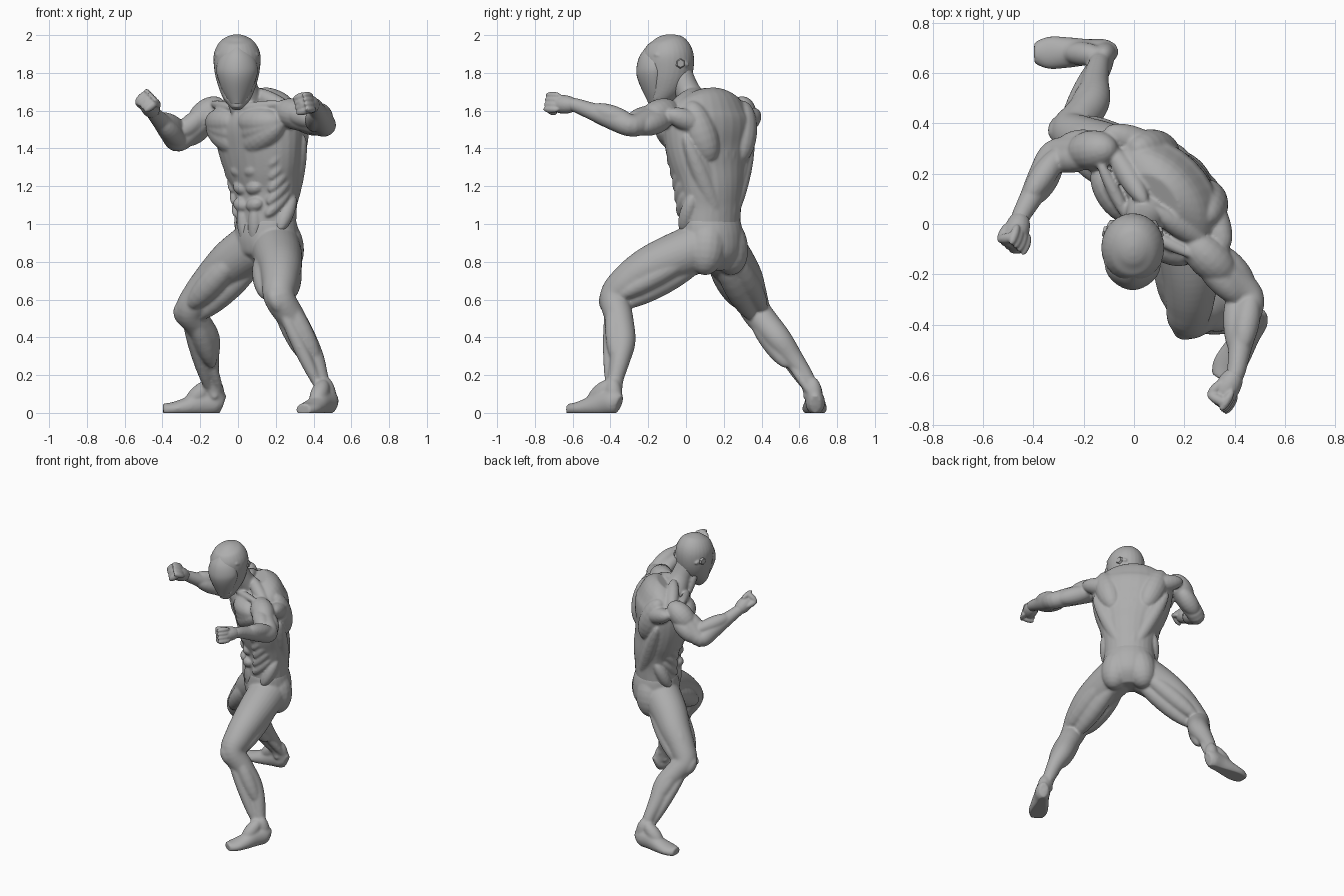
import bpy, bmesh, math
from mathutils import Vector, Matrix

if "Cube" in bpy.data.objects:
    bpy.data.objects.remove(bpy.data.objects["Cube"], do_unlink=True)

grey = bpy.data.materials.new("clay_grey")
grey.use_nodes = True
colour = (0.42, 0.42, 0.42, 1)
grey.diffuse_color = colour
grey.node_tree.nodes["Principled BSDF"].inputs["Base Color"].default_value = colour

UP = Vector((0, 0, 1))
ACROSS = Vector((1, 0, 0))
SIDE = Vector((1, -1, 0)).normalized()     # torso's own left
FRONT = Vector((-1, -1, 0)).normalized()   # torso's own front


def catmull(p0, p1, p2, p3, t):
    return [0.5 * (2 * b + (c - a) * t + (2 * a - 5 * b + 4 * c - d) * t * t
                   + (3 * b - a - 3 * c + d) * t ** 3)
            for a, b, c, d in zip(p0, p1, p2, p3)]


def loft(bm, rows, ref, power=1.0, sides=28, steps=5):
    """Closed tube through rows of (x, y, z, half width along ref, half depth)."""
    ext = [rows[0]] + list(rows) + [rows[-1]]
    path = [catmull(*ext[i:i + 4], k / steps)
            for i in range(len(rows) - 1) for k in range(steps)]
    path.append(list(rows[-1]))
    centres = [Vector(p[:3]) for p in path]
    rings = []
    for i, p in enumerate(path):
        t = (centres[min(i + 1, len(path) - 1)] - centres[max(i - 1, 0)]).normalized()
        side = (ref - t * ref.dot(t)).normalized()
        depth = t.cross(side)
        ring = []
        for k in range(sides):
            c, s = math.cos(math.tau * k / sides), math.sin(math.tau * k / sides)
            c, s = (math.copysign(abs(v) ** power, v) for v in (c, s))
            ring.append(bm.verts.new(centres[i] + side * c * p[3] + depth * s * p[4]))
        rings.append(ring)
    for lo, hi in zip(rings, rings[1:]):
        for k in range(sides):
            n = (k + 1) % sides
            bm.faces.new((lo[k], lo[n], hi[n], hi[k]))
    bm.faces.new(rings[0][::-1])
    bm.faces.new(rings[-1])


def strand(bm, p, q, r):
    """Spindle-shaped muscle from p to q."""
    p, q = Vector(p), Vector(q)
    axis = q - p
    m = (Matrix.Translation((p + q) / 2) @ axis.to_track_quat('Z', 'Y').to_matrix().to_4x4()
         @ Matrix.Diagonal((r, r, axis.length / 2, 1)))
    bmesh.ops.create_uvsphere(bm, u_segments=18, v_segments=12, radius=1, matrix=m)


def finish(bm, name, voxel=0.0, smooth=4):
    """Fuse the pieces of one part into a single smooth skin."""
    bmesh.ops.recalc_face_normals(bm, faces=bm.faces)
    mesh = bpy.data.meshes.new(name)
    bm.to_mesh(mesh)
    bm.free()
    ob = bpy.data.objects.new(name, mesh)
    bpy.context.collection.objects.link(ob)
    if voxel:
        fuse = ob.modifiers.new("fuse", 'REMESH')
        fuse.mode, fuse.voxel_size = 'VOXEL', voxel
        relax = ob.modifiers.new("relax", 'SMOOTH')
        relax.factor, relax.iterations = 0.5, smooth
        graph = bpy.context.evaluated_depsgraph_get()
        skin = bpy.data.meshes.new_from_object(ob.evaluated_get(graph))
        ob.modifiers.clear()
        ob.data = skin
        skin.name = name
        for v in skin.vertices:
            v.co.z = max(v.co.z, 0)
    ob.data.materials.clear()
    ob.data.materials.append(grey)
    bpy.ops.object.select_all(action='DESELECT')
    bpy.context.view_layer.objects.active = ob
    ob.select_set(True)
    bpy.ops.object.shade_smooth_by_angle(angle=math.radians(60 if voxel else 30))


def body(s, d, z):
    """Point in the twisted torso frame: s to its left, d to its front."""
    k = max(z - 1.2, 0)
    return Vector((0.15 - 0.175 * k, 0.13 - 0.1 * k, z)) + SIDE * s + FRONT * d


# Torso core
bm = bmesh.new()
core = [(.92, 0, .165, .14), (1, 0, .17, .145), (1.1, 0, .175, .15),
        (1.2, 0, .197, .157), (1.3, 0, .235, .168), (1.4, -.005, .262, .178), (1.5, -.018, .275, .19),
        (1.57, -.028, .27, .182), (1.63, -.035, .225, .145), (1.68, -.02, .12, .09)]
loft(bm, [(*body(0, d, z), a, b) for z, d, a, b in core], SIDE)
for m in (-1, 1):
    # Chest fan, collar and trapezius
    for z in (1.57, 1.5, 1.42):
        strand(bm, body(m * .003, .125, z - .03), body(m * .27, .07, 1.54), .078)
    strand(bm, body(0, .13, 1.61), body(m * .28, .03, 1.64), .026)
    strand(bm, body(m * .01, .01, 1.71), body(m * .28, -.03, 1.59), .045)
    # Abdominals
    for z in (1.28, 1.19, 1.1):
        strand(bm, body(m * .0, .142, z - .01), body(m * .1, .132, z + .015), .038)
    strand(bm, body(m * .05, .135, 1.1), body(m * .03, .115, .88), .038)
    # Ribs and flank
    for i in range(5):
        z = 1.1 + i * .065
        strand(bm, body(m * (.115 + i * .012), .118, z - .06),
               body(m * (.175 + i * .013), .0, z + .08), .034)
    strand(bm, body(m * .155, .06, .96), body(m * .165, -.04, 1.16), .042)
    # Back: lats, spine columns, shoulder blades, rear shoulder
    for i in range(4):
        strand(bm, body(m * .02, -.11, .98 + i * .06),
               body(m * (.25 - i * .02), -.095, 1.47 + i * .04), .05)
    strand(bm, body(m * .035, -.125, .98), body(m * .04, -.145, 1.55), .04)
    strand(bm, body(m * .1, -.125, 1.32), body(m * .2, -.105, 1.65), .088)
    strand(bm, body(m * .02, -.155, 1.32), body(m * .06, -.1, 1.66), .045)
    strand(bm, body(m * .1, -.15, 1.5), body(m * .34, -.06, 1.59), .06)
    # Neck cords
    strand(bm, (m * .065, -.05, 1.8), body(m * .015, .13, 1.56), .025)
loft(bm, [(.055, .055, 1.62, .09, .08), (.035, .0, 1.72, .07, .066),
          (0, -.05, 1.84, .075, .07)], ACROSS)


# Arms, grown from the torso, with separate fists
def arm(bm, name, shoulder, elbow, wrist, fist, grip):
    s, e, w, f = (Vector(v) for v in (shoulder, elbow, wrist, fist))
    up_arm, fore = (e - s).normalized(), (w - e).normalized()
    inner = (fore - up_arm * fore.dot(up_arm)).normalized()
    shape = [(s, .072), (s.lerp(e, .5), .066), (e, .058), (e.lerp(w, .3), .06),
             (e.lerp(w, .7), .046), (w, .037), (w.lerp(f, .5), .035)]
    loft(bm, [(*p, r, r) for p, r in shape], UP.cross(fore))
    # Deltoid, biceps, triceps
    strand(bm, s - up_arm * .09 + UP * .012, s.lerp(e, .65) + UP * .012, .08)
    strand(bm, s + inner * .03, e + inner * .04, .056)
    strand(bm, s - inner * .04, e - inner * .03, .062)
    # Forearm muscles and elbow tip
    twist = up_arm.cross(fore).normalized()
    strand(bm, e - up_arm * .06 + twist * .03, e.lerp(w, .8) + twist * .015, .05)
    strand(bm, e - fore * .02 - twist * .02, e.lerp(w, .75) - twist * .02, .052)
    strand(bm, e - fore * .06, e + fore * .06, .04)
    # Fist with four curled fingers and a thumb
    hand = bmesh.new()
    point = (f - w).normalized()
    grip = Vector(grip)
    grip = (grip - point * grip.dot(point)).normalized()
    curl = point.cross(grip)
    strand(hand, w - point * .02, f + point * .055, .05)
    for i in range(4):
        k = f + grip * (i - 1.5) * .026 + point * .032
        strand(hand, k - curl * .05, k + curl * .05, .021)
        strand(hand, k - curl * .035 - point * .06, k - curl * .03 + point * .035, .018)
    strand(hand, f + grip * .03 - point * .05 + curl * .02,
           f + grip * .035 + point * .04 + curl * .045, .02)
    finish(hand, name, .006, 2)


arm(bm, "left_fist", (.27, -.11, 1.58), (.457, -.285, 1.52), (.405, -.59, 1.63),
    (.358, -.677, 1.635), (-.3, 0, 1))
arm(bm, "right_fist", (-.145, .295, 1.585), (-.315, .278, 1.44), (-.45, .03, 1.59),
    (-.473, -.05, 1.635), (-.6, .2, .7))
finish(bm, "upper_body", .0075, 5)

# Pelvis and buttocks
bm = bmesh.new()
hips = [(.76, -.01, .08, .08), (.84, -.015, .155, .145), (.92, -.005, .178, .16),
        (.99, 0, .176, .152), (1.03, 0, .168, .14)]
loft(bm, [(*body(0, d, z), a, b) for z, d, a, b in hips], SIDE)
for m in (-1, 1):
    strand(bm, body(m * .05, -.045, 1.04), body(m * .11, -.06, .73), .105)
strand(bm, body(0, -.07, 1.03), body(0, -.05, .8), .09)


# Legs, grown from the pelvis
def leg(bm, thigh, shin, toe_dir, foot):
    toe_dir = Vector(toe_dir).normalized()
    side = toe_dir.cross(UP)
    loft(bm, [(x, y, z, r, r) for x, y, z, r in thigh + shin], side)
    hip, knee, ankle = (Vector(v[:3]) for v in (thigh[0], shin[0], shin[-1]))
    axis = (knee - hip).normalized()
    ahead = (toe_dir - axis * toe_dir.dot(axis)).normalized()
    out = axis.cross(ahead)
    # Thigh: three front heads, hamstrings
    for k, reach in ((-.05, .94), (0, .86), (.05, .95)):
        strand(bm, hip.lerp(knee, .1) + ahead * .05 + out * k,
               hip.lerp(knee, reach) + ahead * .038 + out * k, .07)
    for k in (-.035, .035):
        strand(bm, hip - ahead * .07 + out * k, knee - ahead * .045 + out * k, .062)
    # Kneecap, calf heads, shin
    low = (ankle - knee).normalized()
    back = -(toe_dir - low * toe_dir.dot(low)).normalized()
    strand(bm, knee - back * .05 - low * .06, knee - back * .045 + low * .08, .045)
    for k in (-.032, .032):
        strand(bm, knee + back * .01 + side * k, knee.lerp(ankle, .68) + back * .035 + side * k, .053)
    strand(bm, knee - back * .035, ankle - back * .015, .037)
    strand(bm, knee.lerp(ankle, .5) + back * .03, ankle + back * .035 + low * .03, .026)
    # Foot and ankle bones
    heel = Vector(foot[0])
    run = Vector(foot[1]) - heel
    profile = [(-.1, .045, .03, .05), (.03, .055, .05, .062), (.3, .052, .052, .065),
               (.62, .032, .062, .05), (.9, .02, .064, .037), (1.1, .016, .042, .034)]
    loft(bm, [(*(heel + run * t + UP * h), a, b) for t, h, a, b in profile], side)
    strand(bm, ankle + UP * .08, heel + run * .66 + UP * .035, .048)
    strand(bm, ankle + UP * .1, heel + UP * .01, .045)
    strand(bm, ankle - side * .052, ankle + side * .052, .03)


leg(bm,
    [(.2, .07, .875, .132), (.215, -.07, .82, .126), (.225, -.2, .765, .112), (.222, -.31, .69, .096)],
    [(.22, -.375, .61, .083), (.285, -.353, .5, .074), (.352, -.335, .38, .068),
     (.405, -.35, .28, .054), (.44, -.375, .17, .042), (.46, -.388, .09, .044)],
    (-.5, -.85, 0), [(.49, -.375, 0), (.358, -.595, 0)])
leg(bm,
    [(.075, .18, .875, .132), (-.03, .24, .8, .122), (-.12, .3, .715, .106), (-.205, .34, .62, .09)],
    [(-.252, .37, .54, .08), (-.215, .42, .475, .075), (-.165, .49, .39, .07),
     (-.155, .565, .29, .055), (-.14, .635, .19, .042), (-.125, .67, .09, .044)],
    (-1, -.02, 0), [(-.105, .685, 0), (-.37, .68, 0)])
finish(bm, "lower_body", .008, 7)

# Masked head
bm = bmesh.new()
skull = [(1.61, -.155, .027, .03), (1.66, -.14, .07, .058), (1.74, -.112, .103, .11),
         (1.82, -.095, .121, .133), (1.9, -.095, .123, .134), (1.96, -.1, .095, .106),
         (1.99, -.105, .052, .06), (2.002, -.107, .015, .02)]
loft(bm, [(-.005, y, z, a, b) for z, y, a, b in skull], ACROSS)
# Brow band round the helmet and a ridge behind the jaw
for m in (-1, 1):
    strand(bm, (m * .105 - .005, -.17, 1.9), (m * .085 - .005, .02, 1.84), .022)
    strand(bm, (m * .1 - .005, -.05, 1.83), (m * .05 - .005, -.17, 1.65), .022)
finish(bm, "head", .0065, 3)

# Ridged face plate
bm = bmesh.new()
plate = [(1.635, -.163, .036, .034), (1.7, -.163, .074, .064), (1.78, -.168, .104, .091),
         (1.83, -.168, .109, .093), (1.89, -.16, .088, .08), (1.945, -.155, .036, .048)]
loft(bm, [(-.005, y, z, a, b) for z, y, a, b in plate], ACROSS, power=1.15)
finish(bm, "face_plate")

# Ear caps and crown badge
for name, pos, axis, r, n in (("left_ear_cap", (.108, -.03, 1.85), (1, .25, 0), .028, 6),
                              ("right_ear_cap", (-.118, -.03, 1.85), (-1, .25, 0), .028, 6),
                              ("crown_badge", (-.005, -.07, 1.992), (0, .2, 1), .03, 3)):
    bm = bmesh.new()
    turn = Vector(axis).to_track_quat('Z', 'Y').to_matrix().to_4x4()
    bmesh.ops.create_cone(bm, cap_ends=True, segments=n, radius1=r, radius2=r * .75,
                          depth=.012, matrix=Matrix.Translation(pos) @ turn)
    finish(bm, name)
